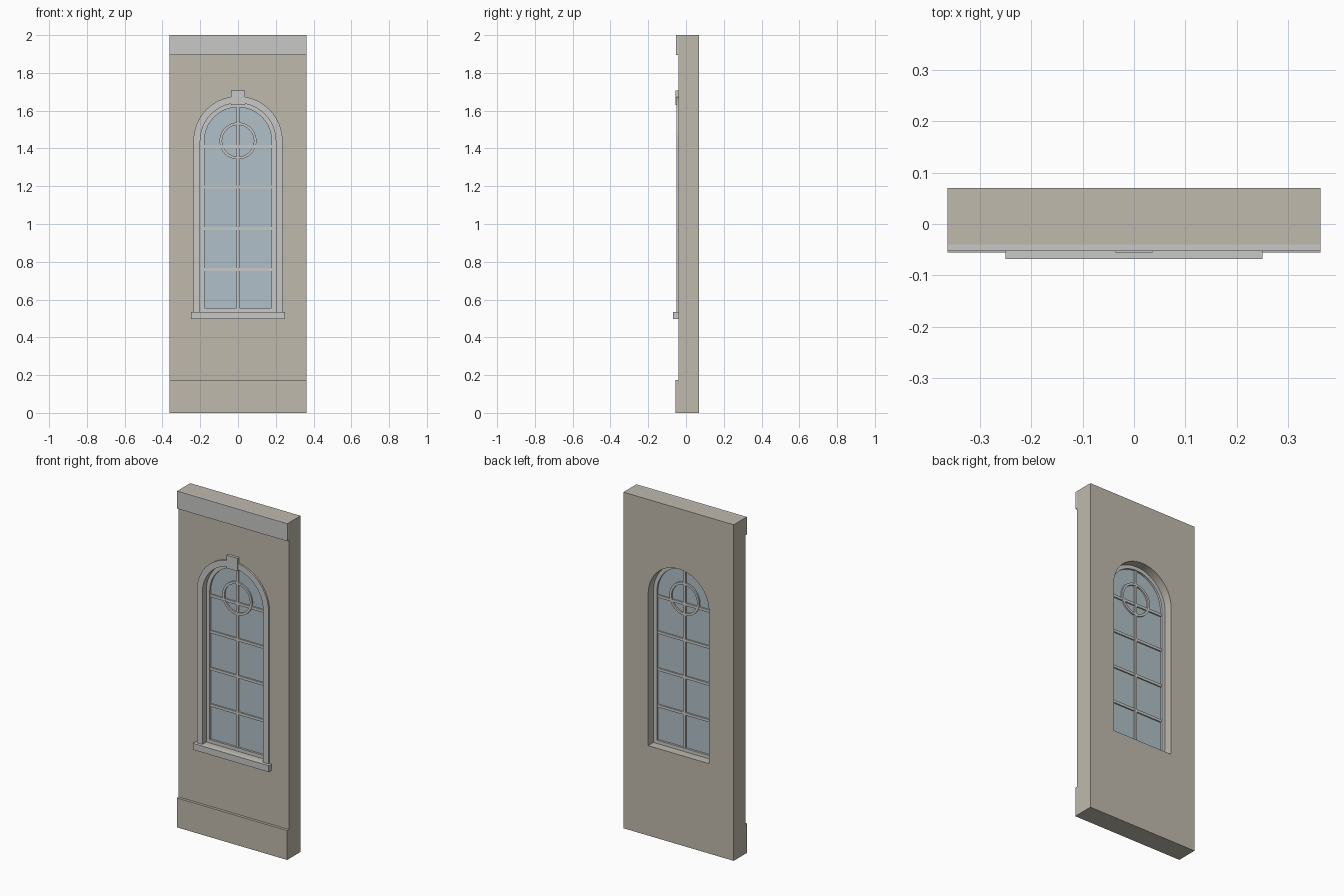
import bpy, bmesh, math

if "Cube" in bpy.data.objects:
    bpy.data.objects.remove(bpy.data.objects["Cube"])

SPRING = 1.44      # height where the arch begins
SEGS = 32          # arch segments


def material(name, r, g, b):
    m = bpy.data.materials.new(name)
    m.diffuse_color = (r, g, b, 1)
    m.use_nodes = True
    m.node_tree.nodes["Principled BSDF"].inputs["Base Color"].default_value = m.diffuse_color
    return m


STONE = material("beige_wall", 0.527, 0.491, 0.423)
TRIM = material("pale_trim", 0.578, 0.578, 0.565)
GLASS = material("blue_glass", 0.434, 0.527, 0.578)


def finish(name, bm, mat):
    bmesh.ops.recalc_face_normals(bm, faces=bm.faces)
    mesh = bpy.data.meshes.new(name)
    bm.to_mesh(mesh)
    bm.free()
    mesh.materials.append(mat)
    ob = bpy.data.objects.new(name, mesh)
    bpy.context.collection.objects.link(ob)
    return ob


def box(name, x0, x1, y0, y1, z0, z1, mat):
    bm = bmesh.new()
    bmesh.ops.create_cube(bm, size=1)
    for v in bm.verts:
        v.co = (x0 + (v.co.x + 0.5) * (x1 - x0),
                y0 + (v.co.y + 0.5) * (y1 - y0),
                z0 + (v.co.z + 0.5) * (z1 - z0))
    return finish(name, bm, mat)


def arch(r, bottom):
    """Round-headed outline, from bottom right over the top to bottom left."""
    arc = [(r * math.cos(math.pi * i / SEGS), SPRING + r * math.sin(math.pi * i / SEGS))
           for i in range(SEGS + 1)]
    return [(r, bottom)] + arc + [(-r, bottom)]


def circle(r, n=32):
    return [(r * math.cos(2 * math.pi * i / n), SPRING + r * math.sin(2 * math.pi * i / n))
            for i in range(n)]


def plate(name, outline, y0, y1, mat):
    """Solid slab with the given outline."""
    bm = bmesh.new()
    a = [bm.verts.new((x, y0, z)) for x, z in outline]
    b = [bm.verts.new((x, y1, z)) for x, z in outline]
    bm.faces.new(a)
    bm.faces.new(b)
    n = len(a)
    for i in range(n):
        j = (i + 1) % n
        bm.faces.new((a[i], a[j], b[j], b[i]))
    return finish(name, bm, mat)


def band(name, outer, inner, y0, y1, mat, closed):
    """Rectangular-section band between two matching outlines."""
    bm = bmesh.new()
    rings = [[bm.verts.new((x, y, z)) for x, z in line]
             for line, y in ((outer, y0), (inner, y0), (inner, y1), (outer, y1))]
    n = len(outer)
    for i in range(n if closed else n - 1):
        j = (i + 1) % n
        for k in range(4):
            p, q = rings[k], rings[(k + 1) % 4]
            bm.faces.new((p[i], p[j], q[j], q[i]))
    if not closed:
        for i in (0, n - 1):
            bm.faces.new([ring[i] for ring in rings])
    return finish(name, bm, mat)


# Wall panel with the arched opening
W = 0.363
wall = box("wall", -W, W, -0.04, 0.07, 0, 2, STONE)
cutter = plate("opening_cutter", arch(0.2, 0.535), -0.2, 0.2, STONE)
cutter.hide_render = True
cut = wall.modifiers.new("opening", "BOOLEAN")
cut.object = cutter
cut.solver = "EXACT"
bpy.context.view_layer.objects.active = wall
wall.select_set(True)
bpy.ops.object.modifier_apply(modifier=cut.name)
bpy.data.objects.remove(cutter)

# Plinth and top course
box("plinth", -W, W, -0.056, -0.04, 0, 0.175, STONE)
box("top_course", -W, W, -0.053, -0.04, 1.895, 2, TRIM)

# Window surround, keystone and sill
band("surround", arch(0.236, 0.535), arch(0.2, 0.535), -0.05, -0.04, TRIM, False)
box("keystone", -0.036, 0.036, -0.056, -0.036, 1.63, 1.707, TRIM)
box("sill", -0.25, 0.25, -0.068, -0.04, 0.497, 0.535, TRIM)

# Window frame, glass and glazing bars
band("window_frame", arch(0.2, 0.535), arch(0.178, 0.555), -0.012, 0.02, TRIM, True)
plate("glass", arch(0.18, 0.553), 0.0, 0.008, GLASS)
BAR = 0.008
box("upright_bar", -BAR, BAR, -0.008, 0.016, 0.55, SPRING + 0.18, TRIM)
for i, z in enumerate((0.758, 0.975, 1.195, 1.41)):
    box(f"cross_bar_{i + 1}", -0.18, 0.18, -0.0075, 0.0155, z - BAR, z + BAR, TRIM)
band("ring_bar", circle(0.098), circle(0.084), -0.0085, 0.0165, TRIM, True)

# Smooth the curved reveals, keep all edges sharp
for ob in bpy.context.scene.objects:
    ob.select_set(True)
bpy.ops.object.shade_smooth_by_angle(angle=math.radians(30))
